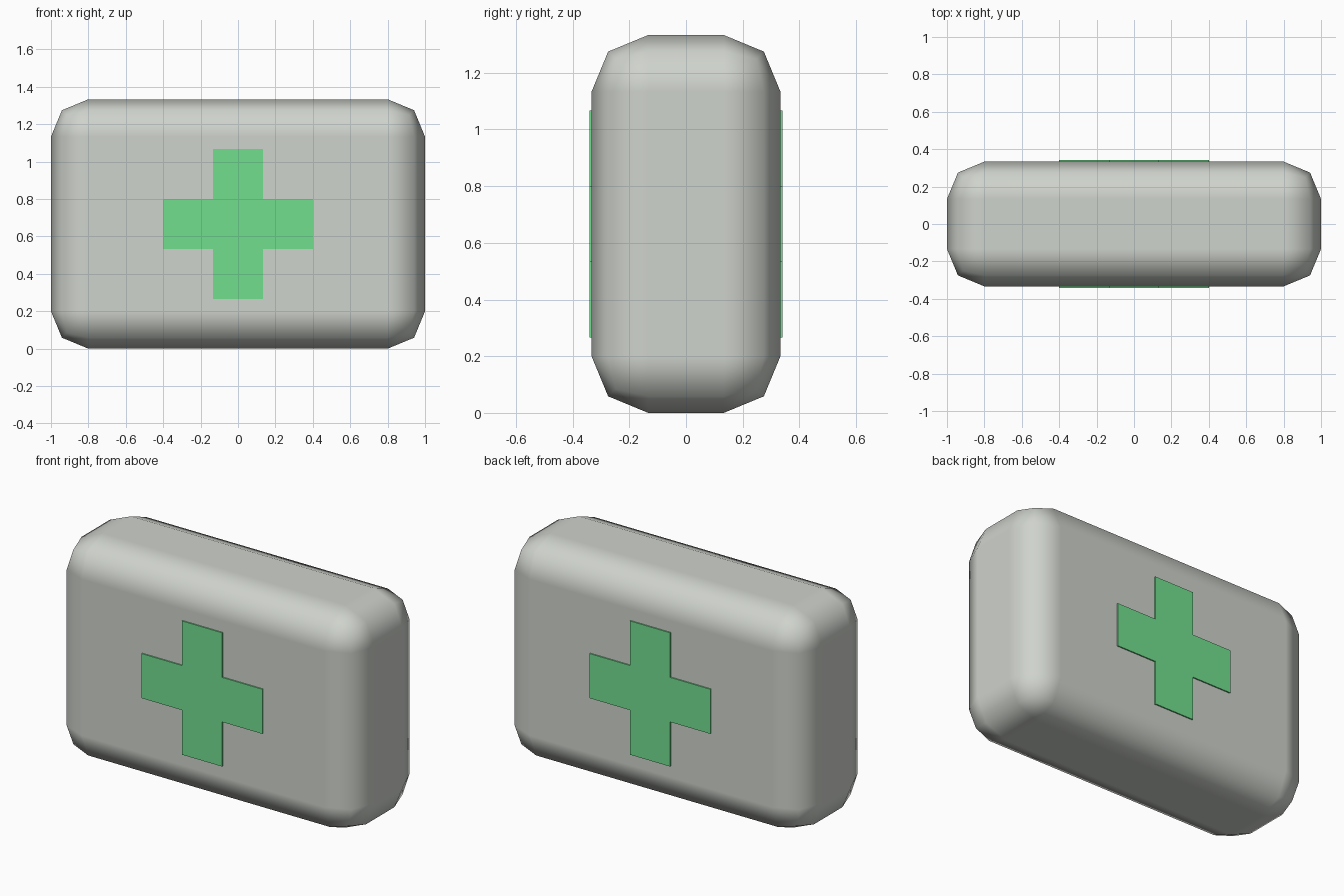
import bpy, bmesh

if "Cube" in bpy.data.objects:
    bpy.data.objects.remove(bpy.data.objects["Cube"])

W, D, H = 2.0, 0.6667, 1.3333


def material(name, srgb):
    lin = [(c / 255 / 12.92) if c < 11 else ((c / 255 + 0.055) / 1.055) ** 2.4 for c in srgb]
    m = bpy.data.materials.new(name)
    m.diffuse_color = (*lin, 1)
    m.use_nodes = True
    m.node_tree.nodes["Principled BSDF"].inputs["Base Color"].default_value = m.diffuse_color
    return m


def add_object(name, bm, mat):
    bmesh.ops.recalc_face_normals(bm, faces=bm.faces)
    me = bpy.data.meshes.new(name)
    bm.to_mesh(me)
    bm.free()
    me.materials.append(mat)
    ob = bpy.data.objects.new(name, me)
    bpy.context.collection.objects.link(ob)
    return ob


grey = material("light grey", (207, 211, 204))
green = material("green", (114, 223, 143))

# Rounded case: a box with a two-step bevel and flat main faces
bm = bmesh.new()
bmesh.ops.create_cube(bm, size=1)
for v in bm.verts:
    v.co = (v.co.x * W, v.co.y * D, (v.co.z + 0.5) * H)
for f in bm.faces:
    f.smooth = True
case = add_object("case", bm, grey)
bevel = case.modifiers.new("rounded edges", 'BEVEL')
bevel.width = 0.2
bevel.segments = 2
bevel.harden_normals = True

# Thin cross plates, one on the front and one on the back
a, b = 0.1333, 0.4
quarter = [(a, a), (a, b), (-a, b)]
outline = []
for _ in range(4):
    outline += quarter
    quarter = [(-z, x) for x, z in quarter]

for name, side in (("front_cross", -1), ("back_cross", 1)):
    bm = bmesh.new()
    face = bm.faces.new([bm.verts.new((x, side * (D / 2 - 0.001), z + H / 2)) for x, z in outline])
    ext = bmesh.ops.extrude_face_region(bm, geom=[face])
    bmesh.ops.translate(bm, vec=(0, side * 0.0085, 0),
                        verts=[g for g in ext["geom"] if isinstance(g, bmesh.types.BMVert)])
    add_object(name, bm, green)
